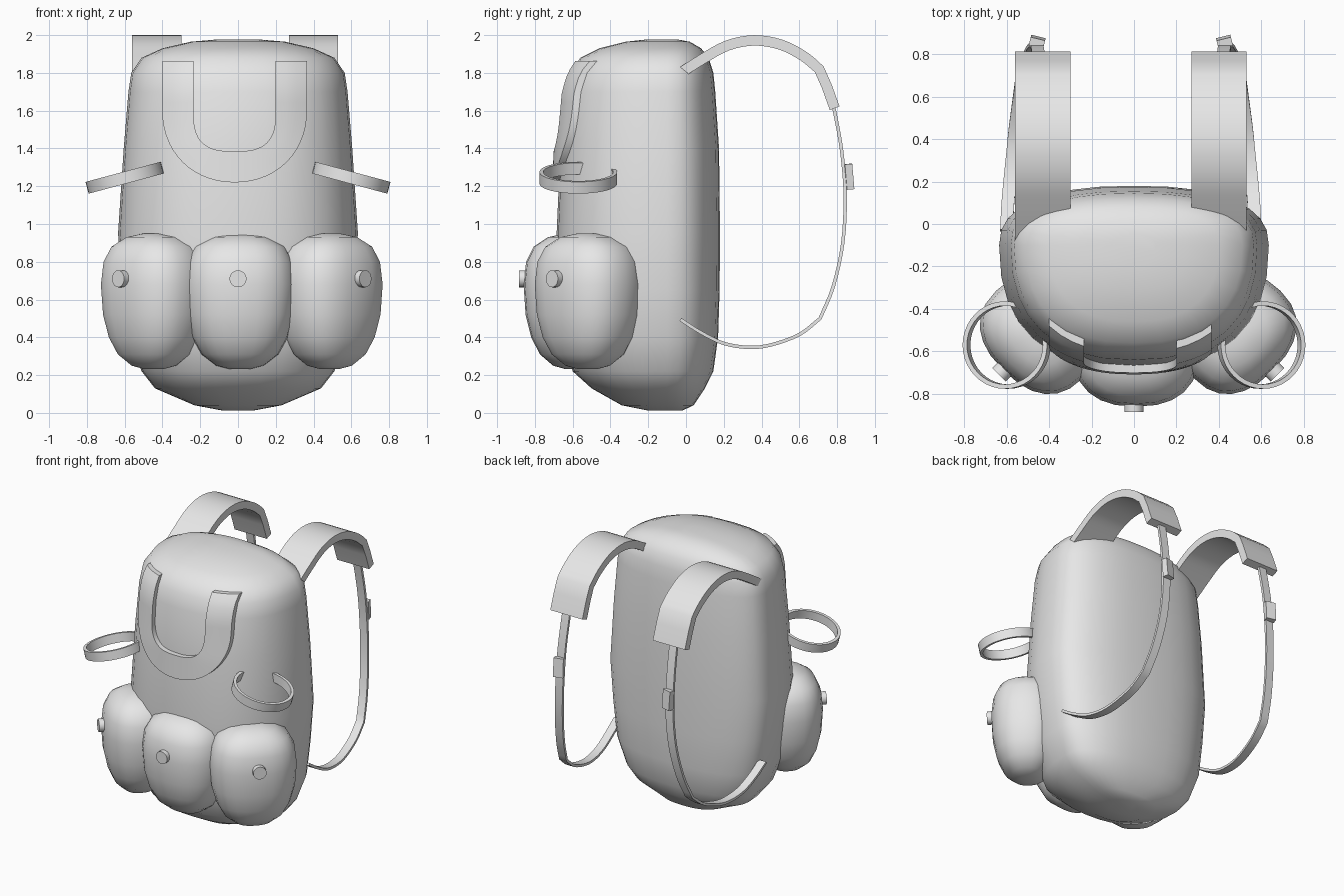
import bpy, bmesh, math
from math import sin, cos, pi, radians
from mathutils import Matrix, Vector

cube = bpy.data.objects.get("Cube")
if cube:
    bpy.data.objects.remove(cube, do_unlink=True)

grey = bpy.data.materials.new("plain grey fabric")
grey.use_nodes = True
grey.diffuse_color = (0.8, 0.8, 0.8, 1)
grey.node_tree.nodes["Principled BSDF"].inputs["Base Color"].default_value = (0.8, 0.8, 0.8, 1)


def finish(name, bm, angle=35):
    """Turn a bmesh into a named, shaded object."""
    bmesh.ops.recalc_face_normals(bm, faces=bm.faces)
    mesh = bpy.data.meshes.new(name)
    bm.to_mesh(mesh)
    bm.free()
    mesh.materials.append(grey)
    mesh.shade_smooth()
    mesh.set_sharp_from_angle(angle=radians(angle))
    obj = bpy.data.objects.new(name, mesh)
    bpy.context.scene.collection.objects.link(obj)
    return obj


def loft(name, rings, closed=False, angle=35):
    """Skin a list of equal point rings, capped unless the path is closed."""
    bm = bmesh.new()
    loops = [[bm.verts.new(p) for p in ring] for ring in rings]
    n = len(loops[0])
    pairs = list(zip(loops, loops[1:]))
    if closed:
        pairs.append((loops[-1], loops[0]))
    for a, b in pairs:
        for i in range(n):
            j = (i + 1) % n
            bm.faces.new((a[i], a[j], b[j], b[i]))
    if not closed:
        bm.faces.new(loops[0])
        bm.faces.new(loops[-1])
    return finish(name, bm, angle)


def power(v, e):
    return math.copysign(abs(v) ** e, v)


def rounded(a, n):
    """Point of a unit superellipse at angle a."""
    return power(cos(a), 2 / n), power(sin(a), 2 / n)


# Main bag: z, half width, back y, front y
BODY = [(0.012, 0.08, -0.02, -0.20), (0.04, 0.23, 0.04, -0.34), (0.13, 0.44, 0.10, -0.50),
        (0.22, 0.51, 0.145, -0.60), (0.40, 0.58, 0.17, -0.64), (0.65, 0.61, 0.178, -0.67),
        (0.95, 0.635, 0.18, -0.685), (1.40, 0.605, 0.175, -0.665), (1.70, 0.58, 0.155, -0.64),
        (1.80, 0.565, 0.145, -0.61), (1.88, 0.51, 0.12, -0.56), (1.93, 0.40, 0.08, -0.46),
        (1.965, 0.25, 0.02, -0.32), (1.978, 0.10, -0.05, -0.20)]
MID_Y, BODY_N, SEG = -0.1, 2.4, 32


def body_ring(z, w, back, front):
    ring = []
    for i in range(SEG):
        u, v = rounded(2 * pi * i / SEG, BODY_N)
        depth = back - MID_Y if v > 0 else MID_Y - front
        ring.append((w * u, MID_Y + depth * v, z))
    return ring


def front_y(x, z):
    """Depth of the bag's front surface at x, z."""
    for a, b in zip(BODY, BODY[1:]):
        if a[0] <= z <= b[0]:
            t = (z - a[0]) / (b[0] - a[0])
            w = a[1] + t * (b[1] - a[1])
            f = a[3] + t * (b[3] - a[3])
            s = max(0, 1 - abs(x / w) ** BODY_N) ** (1 / BODY_N)
            return MID_Y - (MID_Y - f) * s


loft("main_bag", [body_ring(*r) for r in BODY], angle=40)

# Raised U-shaped front panel band
U_X, U_Z, U_TOP = -0.018, 1.60, 1.862


def u_edge(t, half, drop, n):
    """Left top, round the bottom, right top, for t from -1 to 1."""
    if abs(t) > 0.7:
        return U_X + math.copysign(half, t), U_Z + (U_TOP - U_Z) * (abs(t) - 0.7) / 0.3
    c, s = rounded(-pi / 2 + t / 0.7 * pi / 2, n)
    return U_X + half * c, U_Z + drop * s


band = []
for k in range(41):
    t = -1 + k / 20
    inner, outer = u_edge(t, 0.217, 0.215, 2.9), u_edge(t, 0.383, 0.38, 2.1)
    across = [(inner[0] + (outer[0] - inner[0]) * s, inner[1] + (outer[1] - inner[1]) * s)
              for s in (0, 0.33, 0.67, 1)]
    ring = [(x, front_y(x, z) - 0.035, z) for x, z in across]
    ring += [(x, front_y(x, z) + 0.04, z) for x, z in reversed(across)]
    band.append(ring)
loft("front_panel_band", band)

# Bulging pockets: z, share of full size
POCKET = [(0.232, 0.18), (0.25, 0.42), (0.31, 0.68), (0.40, 0.85), (0.52, 0.96), (0.68, 1.0),
          (0.80, 0.95), (0.88, 0.80), (0.93, 0.52), (0.95, 0.2)]


def pocket(name, cx, cy, turn, half_w, half_d, button_x, button_y):
    spin = Matrix.Rotation(turn, 3, 'Z')
    rings = []
    for z, s in POCKET:
        ring = []
        for i in range(24):
            u, v = rounded(2 * pi * i / 24, 2.4)
            ring.append(spin @ Vector((half_w * s * u, half_d * s * v, 0)) + Vector((cx, cy, z)))
        rings.append(ring)
    loft(name + "_pocket", rings, angle=40)
    bm = bmesh.new()
    bmesh.ops.create_cone(bm, cap_ends=True, segments=20, radius1=0.045, radius2=0.045, depth=0.07,
                          matrix=Matrix.Translation((button_x, button_y, 0.71))
                          @ Matrix.Rotation(turn, 4, 'Z') @ Matrix.Rotation(pi / 2, 4, 'X'))
    finish(name + "_button", bm)


pocket("center", 0.01, -0.59, 0, 0.30, 0.27, 0.0, -0.85)
pocket("left", 0.485, -0.52, pi / 4, 0.29, 0.24, 0.65, -0.685)
pocket("right", -0.445, -0.52, -pi / 4, 0.29, 0.24, -0.61, -0.685)


# Ribbon swept along a (x, y, z) path, lying flat across x
def smooth_path(points, steps=4):
    pts = [Vector(p) for p in points]
    ext = [2 * pts[0] - pts[1]] + pts + [2 * pts[-1] - pts[-2]]
    out = []
    for p0, p1, p2, p3 in zip(ext, ext[1:], ext[2:], ext[3:]):
        for k in range(steps):
            t = k / steps
            out.append(0.5 * (2 * p1 + (p2 - p0) * t + (2 * p0 - 5 * p1 + 4 * p2 - p3) * t * t
                              + (3 * p1 - p0 - 3 * p2 + p3) * t ** 3))
    return out + [pts[-1]]


def ribbon(name, path, width, thick):
    rings = []
    for i, p in enumerate(path):
        d = path[min(i + 1, len(path) - 1)] - path[max(i - 1, 0)]
        nrm = Vector((0, -d.z, d.y)).normalized() * thick / 2
        side = Vector((width / 2, 0, 0))
        rings.append([p - side - nrm, p + side - nrm, p + side + nrm, p - side + nrm])
    loft(name, rings)


PAD = [(-0.06, 1.78), (0.09, 1.875), (0.22, 1.945), (0.36, 1.972), (0.50, 1.95), (0.62, 1.89), (0.705, 1.82)]
WEB_UPPER = [(0.0, 0.765, 1.68), (0.0, 0.79, 1.58), (0.005, 0.825, 1.38), (0.01, 0.843, 1.15),
             (0.025, 0.83, 0.90), (0.05, 0.78, 0.67), (0.075, 0.71, 0.50)]
WEB_LOWER = [(0.075, 0.71, 0.50), (0.09, 0.60, 0.415), (0.11, 0.45, 0.36), (0.122, 0.33, 0.347),
             (0.135, 0.20, 0.368), (0.145, 0.08, 0.425), (0.15, -0.03, 0.495)]

for name, s, cx in (("left", 1, 0.40), ("right", -1, -0.43)):
    # Padded shoulder strap with a straight end flap
    pad = smooth_path([(cx, y, z) for y, z in PAD])
    pad += [Vector((cx, 0.745, 1.73)), Vector((cx, 0.787, 1.613))]
    ribbon(name + "_shoulder_pad", pad, 0.26, 0.055)
    # Thin webbing down to the base of the bag
    wx = cx + s * 0.02
    web = smooth_path([(wx + s * x, y, z) for x, y, z in WEB_UPPER])
    web += smooth_path([(wx + s * x, y, z) for x, y, z in WEB_LOWER])[1:]
    ribbon(name + "_webbing", web, 0.06, 0.018)
    # Strap buckle
    bm = bmesh.new()
    bmesh.ops.create_cube(bm, size=1, matrix=Matrix.Translation((wx + s * 0.006, 0.858, 1.25))
                          @ Matrix.Rotation(s * radians(14), 4, 'Z')
                          @ Matrix.Rotation(radians(5), 4, 'X') @ Matrix.Diagonal((0.07, 0.04, 0.135, 1)))
    finish(name + "_buckle", bm)
    # Tilted side loop
    place = Matrix.Translation((s * 0.6, -0.57, 1.245)) @ Matrix.Rotation(s * radians(15), 4, 'Y')
    rings = []
    for i in range(40):
        a = 2 * pi * i / 40
        rings.append([place @ Vector((r * cos(a), r * sin(a), h))
                      for r, h in ((0.185, -0.032), (0.206, -0.032), (0.206, 0.032), (0.185, 0.032))])
    loft(name + "_side_loop", rings, closed=True)
